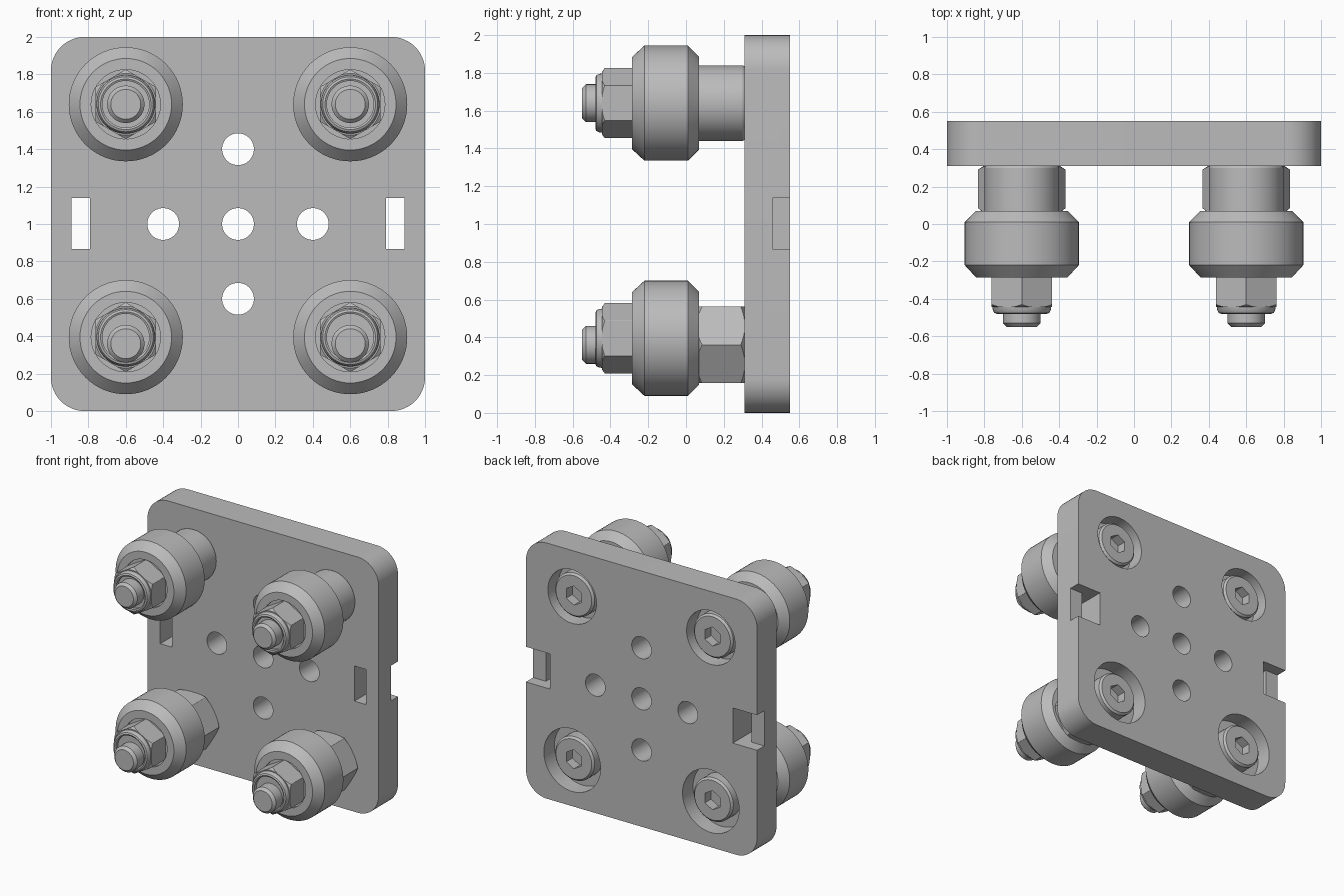
import bpy, bmesh, math

cube = bpy.data.objects.get("Cube")
if cube:
    bpy.data.objects.remove(cube, do_unlink=True)

metal = bpy.data.materials.new("grey_metal")
metal.use_nodes = True
grey = (0.5, 0.5, 0.5, 1)
metal.diffuse_color = grey
metal.node_tree.nodes["Principled BSDF"].inputs["Base Color"].default_value = grey


def finish(name, bm):
    bmesh.ops.recalc_face_normals(bm, faces=bm.faces)
    mesh = bpy.data.meshes.new(name)
    bm.to_mesh(mesh)
    bm.free()
    mesh.materials.append(metal)
    obj = bpy.data.objects.new(name, mesh)
    bpy.context.collection.objects.link(obj)
    return obj


def loft(name, rings):
    """Skin a list of equal-length point rings and cap both ends."""
    bm = bmesh.new()
    loops = [[bm.verts.new(p) for p in ring] for ring in rings]
    n = len(loops[0])
    for a, b in zip(loops, loops[1:]):
        for i in range(n):
            j = (i + 1) % n
            bm.faces.new((a[i], a[j], b[j], b[i]))
    bm.faces.new(loops[0])
    bm.faces.new(loops[-1])
    return finish(name, bm)


def turned(name, profile, cx, cz, sides=64, phase=0.0):
    """Revolve (radius, y) points about an axis parallel to y."""
    angles = [phase + math.tau * i / sides for i in range(sides)]
    return loft(name, [[(cx + r * math.cos(a), y, cz + r * math.sin(a)) for a in angles]
                       for r, y in profile])


def box(name, x0, x1, y0, y1, z0, z1):
    return loft(name, [[(x0, y, z0), (x1, y, z0), (x1, y, z1), (x0, y, z1)]
                       for y in (y0, y1)])


def combine(obj, tool, operation):
    """Apply a boolean and discard the tool."""
    mod = obj.modifiers.new("cut", "BOOLEAN")
    mod.operation, mod.object, mod.solver = operation, tool, "EXACT"
    bpy.context.view_layer.objects.active = obj
    bpy.ops.object.modifier_apply(modifier=mod.name)
    bpy.data.objects.remove(tool, do_unlink=True)


def hex_part(name, radius, phase, envelope, cx, cz):
    """Hexagonal bar with its corners turned down to an envelope profile."""
    ends = (envelope[0][1], envelope[-1][1])
    part = turned(name, [(radius, y) for y in ends], cx, cz, 6, phase)
    pad = [(envelope[0][0], ends[0])] + envelope[1:-1] + [(envelope[-1][0], ends[1])]
    combine(part, turned("cutter", pad, cx, cz), "INTERSECT")
    return part


FRONT, BACK = 0.31, 0.55
BOLT_X, TOP_Z, LOW_Z, OFFSET = 0.6, 1.64, 0.36, 0.035

# Plate with rounded corners
corner, steps = 0.18, 12
outline = []
for k, (sx, sz) in enumerate(((1, 1), (-1, 1), (-1, -1), (1, -1))):
    for i in range(steps + 1):
        a = math.pi / 2 * (k + i / steps)
        outline.append((sx * (1 - corner) + corner * math.cos(a),
                        1 + sz * (1 - corner) + corner * math.sin(a)))
plate = loft("plate", [[(x, y, z) for x, z in outline] for y in (FRONT, BACK)])

# Five through holes
for x, z in ((0, 1), (0.4, 1), (-0.4, 1), (0, 1.4), (0, 0.6)):
    combine(plate, turned("cutter", [(0.085, 0.2), (0.085, 0.7)], x, z), "DIFFERENCE")

# Side slots and rear notches, then bolt recesses
for s in (-1, 1):
    for inner, outer, y0 in ((0.79, 0.89, 0.2), (0.79, 1.1, 0.46)):
        x0, x1 = sorted((s * inner, s * outer))
        combine(plate, box("cutter", x0, x1, y0, 0.7, 0.865, 1.14), "DIFFERENCE")
    for z, r in ((TOP_Z, 0.21), (LOW_Z, 0.245)):
        combine(plate, turned("cutter", [(r, 0.42), (r, 0.7)], s * BOLT_X, z), "DIFFERENCE")

# Four wheel assemblies
for s, side in ((1, "left"), (-1, "right")):
    for level, z in (("upper", TOP_Z), ("lower", LOW_Z)):
        tag = f"{level}_{side}"
        x = s * BOLT_X
        wheel_z = z + (OFFSET if level == "lower" else 0)

        # Bolt: threaded end, and head with hexagonal socket
        turned("bolt_shaft_" + tag,
               [(0.08, -0.55), (0.1, -0.53), (0.1, 0.45)], x, z)
        head = turned("bolt_head_" + tag,
                      [(0.17, 0.41), (0.17, 0.515), (0.155, 0.53)], x, z)
        combine(head, turned("cutter", [(0.075, 0.455), (0.075, 0.6)], x, z, 6, math.pi / 6),
                "DIFFERENCE")

        # Spacer: round above, eccentric hexagon below
        if level == "upper":
            turned("round_spacer_" + tag,
                   [(0.19, 0.06), (0.2, 0.07), (0.2, 0.3), (0.195, FRONT)], x, z)
        else:
            hex_part("hex_spacer_" + tag, 0.234, 0,
                     [(0.205, 0.06), (0.234, 0.085), (0.234, 0.29), (0.205, FRONT)], x, z)

        # Wheel with bevelled rims and shallow bearing seats
        turned("wheel_" + tag,
               [(0.185, -0.27), (0.185, -0.285), (0.245, -0.285), (0.305, -0.22),
                (0.305, 0.01), (0.245, 0.07), (0.185, 0.07), (0.185, 0.055)], x, wheel_z)

        # Locking nut and its rounded collar
        hex_part("nut_" + tag, 0.186, math.pi / 6,
                 [(0.165, -0.445), (0.186, -0.43), (0.186, -0.27)], x, wheel_z)
        turned("nut_collar_" + tag,
               [(0.125, -0.45), (0.125, -0.475), (0.135, -0.48), (0.147, -0.475),
                (0.155, -0.46), (0.157, -0.44)], x, wheel_z)

# Smooth the turned surfaces, keeping edges sharp
bpy.ops.object.select_all(action="DESELECT")
for obj in bpy.context.collection.objects:
    if obj.type == "MESH" and metal.name in obj.data.materials:
        obj.select_set(True)
        bpy.context.view_layer.objects.active = obj
bpy.ops.object.shade_smooth_by_angle(angle=math.radians(25))
